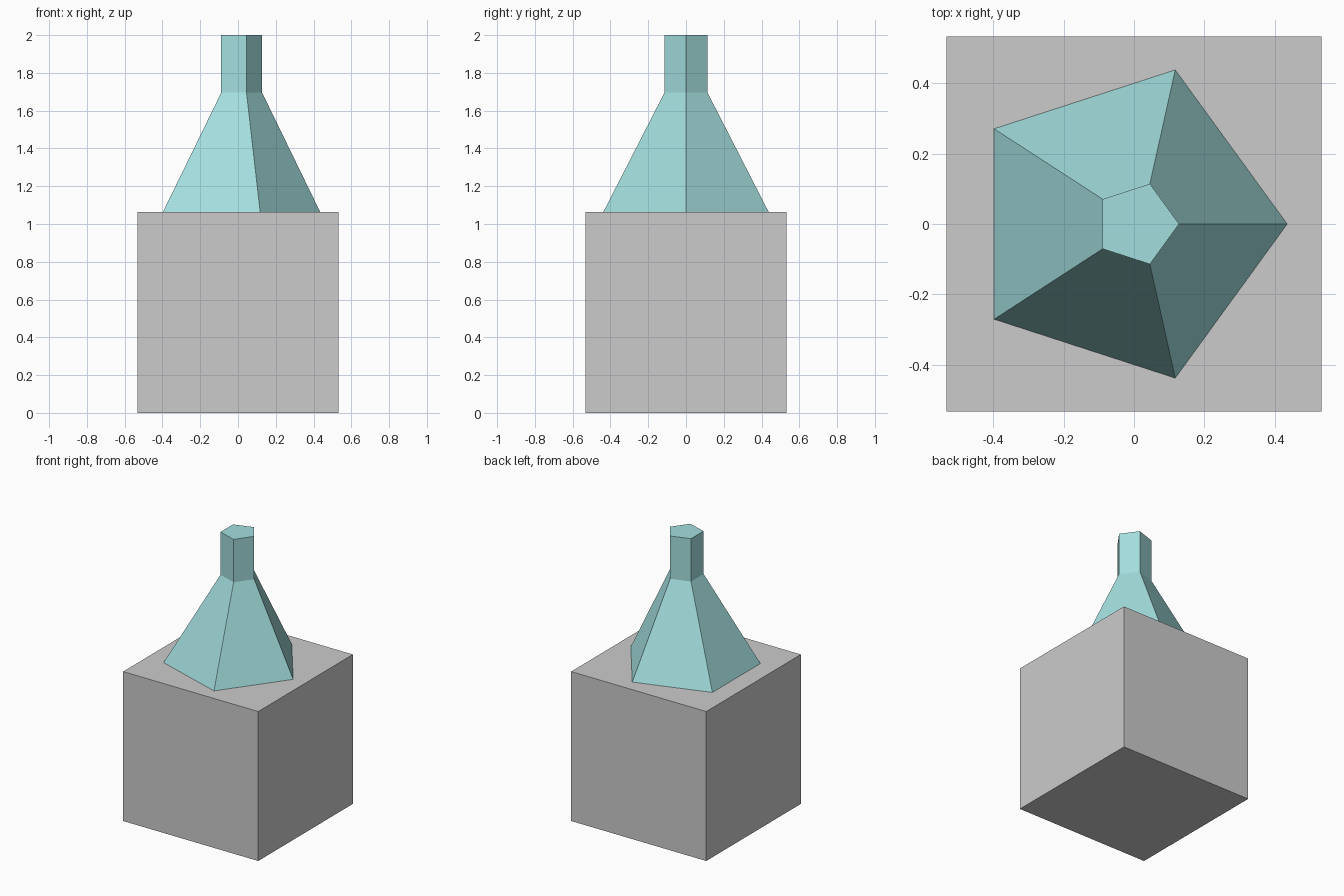
import bpy, bmesh
from math import sin, cos, tau

if "Cube" in bpy.data.objects:
    bpy.data.objects.remove(bpy.data.objects["Cube"])

SIDES = 5


def finish(bm, name):
    bmesh.ops.recalc_face_normals(bm, faces=bm.faces)
    mesh = bpy.data.meshes.new(name)
    bm.to_mesh(mesh)
    bm.free()
    obj = bpy.data.objects.new(name, mesh)
    bpy.context.collection.objects.link(obj)
    return obj


# Cube base
bm = bmesh.new()
bmesh.ops.create_cube(bm, size=1.064)
bmesh.ops.translate(bm, verts=bm.verts, vec=(0, 0, 0.532))
finish(bm, "base_block")

# Five-sided tapered spire with a straight neck: (radius, x offset, height)
sections = [(0.46, -0.025, 1.064), (0.12, 0.008, 1.695), (0.12, 0.008, 2.0)]
bm = bmesh.new()
rings = [[bm.verts.new((dx + r * cos(tau * i / SIDES), r * sin(tau * i / SIDES), z))
          for i in range(SIDES)] for r, dx, z in sections]
for low, high in zip(rings, rings[1:]):
    for i in range(SIDES):
        j = (i + 1) % SIDES
        bm.faces.new((low[i], low[j], high[j], high[i]))
bm.faces.new(rings[0][::-1])
bm.faces.new(rings[-1])
spire = finish(bm, "tapered_spire")

# Pale teal colour
teal = bpy.data.materials.new("pale_teal")
teal.diffuse_color = (0.37, 0.73, 0.73, 1)
teal.use_nodes = True
teal.node_tree.nodes["Principled BSDF"].inputs["Base Color"].default_value = teal.diffuse_color
spire.data.materials.append(teal)
